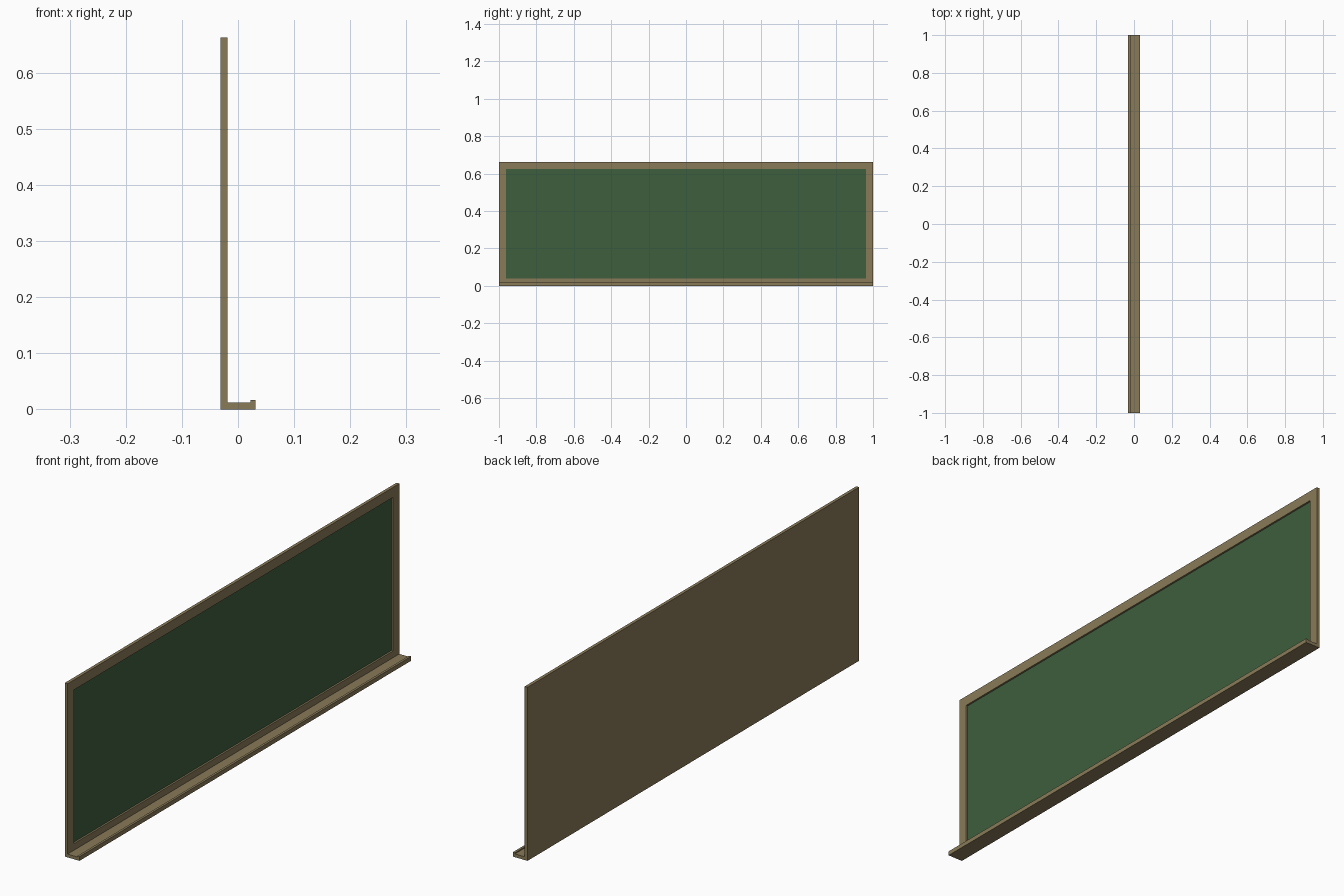
import bpy, bmesh

if "Cube" in bpy.data.objects:
    bpy.data.objects.remove(bpy.data.objects["Cube"])

W, H, B = 1.0, 0.6625, 0.038          # half length, height, border width
XB, XF, XP = -0.031, -0.019, -0.026   # back, frame front, panel face


def material(name, color):
    m = bpy.data.materials.new(name)
    m.diffuse_color = (*color, 1)
    m.use_nodes = True
    m.node_tree.nodes["Principled BSDF"].inputs["Base Color"].default_value = m.diffuse_color
    return m


def extrude(name, points, vec, mat, hole=None):
    """Extrude a flat outline; an optional inner outline leaves an opening."""
    bm = bmesh.new()
    outer = [bm.verts.new(p) for p in points]
    if hole:
        inner = [bm.verts.new(p) for p in hole]
        n = len(outer)
        for i in range(n):
            j = (i + 1) % n
            bm.faces.new((outer[i], outer[j], inner[j], inner[i]))
    else:
        bm.faces.new(outer)
    ext = bmesh.ops.extrude_face_region(bm, geom=bm.faces[:], use_keep_orig=True)
    bmesh.ops.translate(bm, vec=vec,
                        verts=[v for v in ext["geom"] if isinstance(v, bmesh.types.BMVert)])
    bmesh.ops.recalc_face_normals(bm, faces=bm.faces[:])
    me = bpy.data.meshes.new(name)
    bm.to_mesh(me)
    bm.free()
    me.materials.append(mat)
    ob = bpy.data.objects.new(name, me)
    bpy.context.collection.objects.link(ob)
    return ob


def rect(x, inset):
    y, z0, z1 = W - inset, inset, H - inset
    return [(x, -y, z0), (x, y, z0), (x, y, z1), (x, -y, z1)]


wood = material("wood", (0.25, 0.196, 0.098))
green = material("board_green", (0.048, 0.114, 0.048))

# Backing sheet and raised border
XM = XB + 0.003
extrude("backing", rect(XB, 0), (XM - XB, 0, 0), wood)
extrude("frame", rect(XM, 0), (XF - XM, 0, 0), wood, hole=rect(XM, B))

# Recessed writing surface
extrude("writing_surface", rect(XM, B), (XP - XM, 0, 0), green)

# Chalk tray with a small front lip
tray = [(XF, 0), (0.031, 0), (0.031, 0.0165), (0.022, 0.0165), (0.022, 0.0125), (XF, 0.0125)]
extrude("chalk_tray", [(x, -W, z) for x, z in tray], (0, 2 * W, 0), wood)
